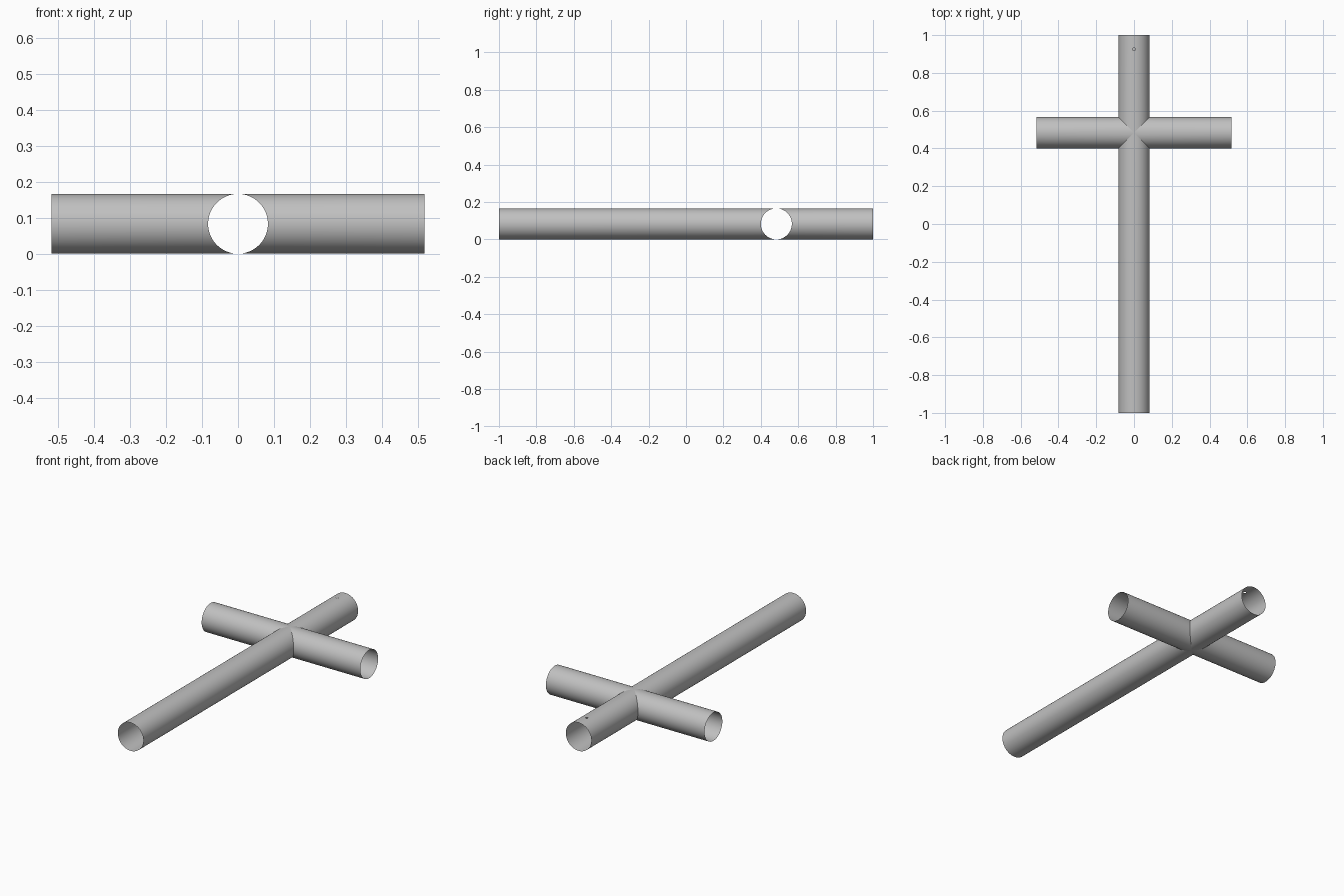
import bpy, bmesh, math
from mathutils import Vector, Matrix

if "Cube" in bpy.data.objects:
    bpy.data.objects.remove(bpy.data.objects["Cube"], do_unlink=True)

R = 0.083        # tube radius
SIDES = 64
CROSS_Y = 0.483  # where the tubes meet
HOLE_Y, HOLE_R = 0.925, 0.007

grey = bpy.data.materials.new("plain grey")
grey.use_nodes = True
colour = (0.53, 0.53, 0.53, 1)
grey.diffuse_color = colour
grey.node_tree.nodes["Principled BSDF"].inputs["Base Color"].default_value = colour


def cut_hole(bm, y):
    """Open a small eight-sided hole in the top of a tube running along y."""
    normals = [Vector((math.cos(i * math.pi / 4), math.sin(i * math.pi / 4), 0)) for i in range(8)]
    centre = Vector((0, y, 0))

    def inside(face, sides):
        c = face.calc_center_median()
        return c.z > 0 and all((c - centre).dot(n) < HOLE_R for n in sides)

    square = normals[::2]
    for n in square + normals[1::2]:
        faces = bm.faces[:] if n in square else [f for f in bm.faces if inside(f, square)]
        geom = set(faces)
        for f in faces:
            geom.update(f.edges)
            geom.update(f.verts)
        bmesh.ops.bisect_plane(bm, geom=list(geom), dist=1e-6, plane_co=centre + n * HOLE_R, plane_no=n)
    bmesh.ops.delete(bm, geom=[f for f in bm.faces if inside(f, normals)], context="FACES")


def tube_arm(name, length, turn, hole=None):
    """Open thin tube along +y, mitred at the crossing, then turned about z."""
    bm = bmesh.new()
    inner, outer = [], []
    for i in range(SIDES):
        a = 2 * math.pi * i / SIDES
        x, z = R * math.cos(a), R * math.sin(a)
        inner.append(bm.verts.new((x, abs(x), z)))
        outer.append(bm.verts.new((x, length, z)))
    for i in range(SIDES):
        j = (i + 1) % SIDES
        bm.faces.new((inner[i], outer[i], outer[j], inner[j]))
    if hole:
        cut_hole(bm, hole)
    bm.transform(Matrix.Translation((0, CROSS_Y, R)) @ Matrix.Rotation(turn, 4, "Z"))
    mesh = bpy.data.meshes.new(name)
    bm.to_mesh(mesh)
    bm.free()
    mesh.materials.append(grey)
    obj = bpy.data.objects.new(name, mesh)
    bpy.context.collection.objects.link(obj)
    bpy.ops.object.select_all(action="DESELECT")
    obj.select_set(True)
    bpy.context.view_layer.objects.active = obj
    bpy.ops.object.shade_smooth_by_angle(angle=math.radians(30))


# Long tube, in two lengths, with the pin hole near its back end
tube_arm("front_tube", 1 + CROSS_Y, math.pi)
tube_arm("back_tube", 1 - CROSS_Y, 0, hole=HOLE_Y - CROSS_Y)

# Cross tube
tube_arm("left_tube", 0.517, -math.pi / 2)
tube_arm("right_tube", 0.517, math.pi / 2)
